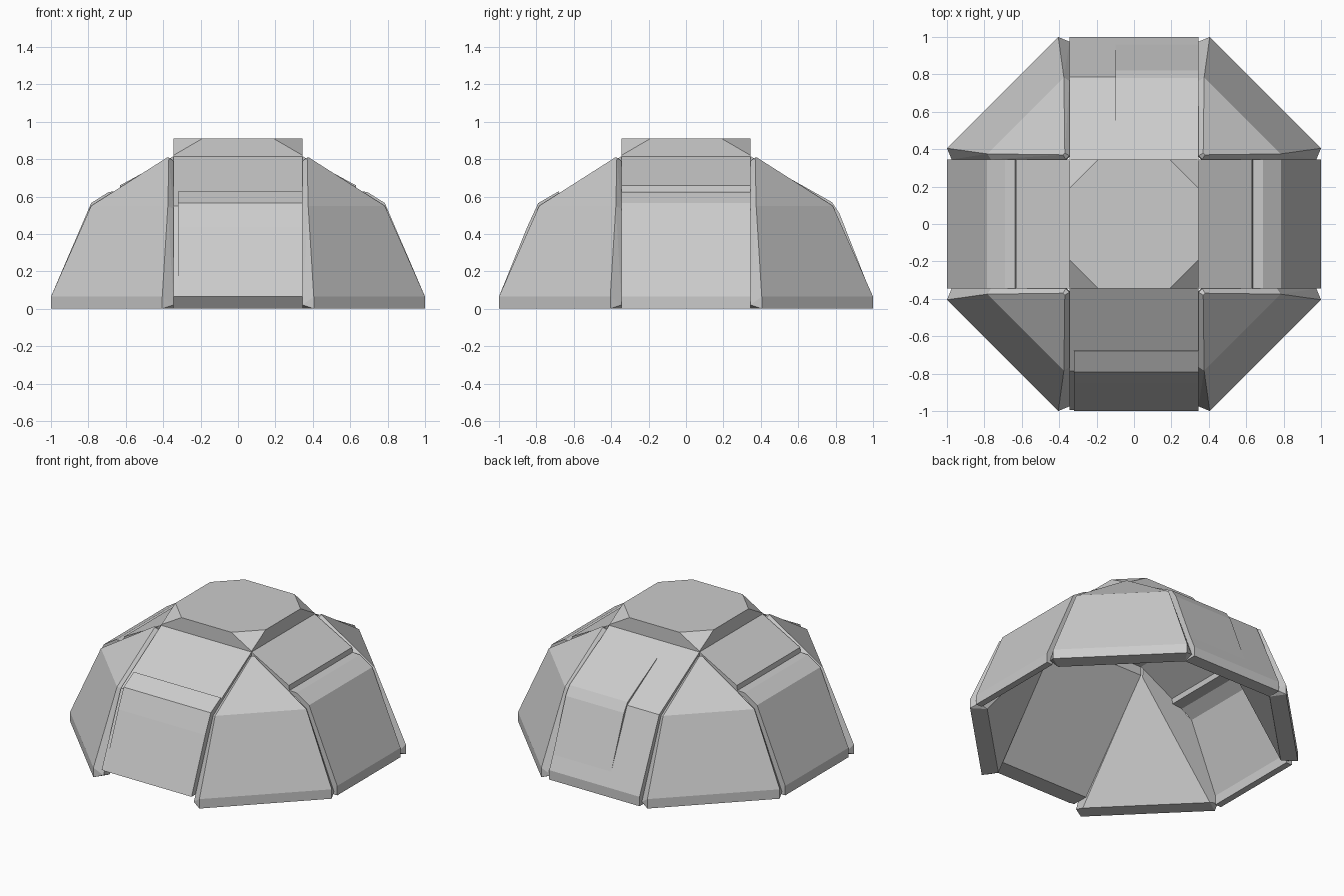
import bpy, bmesh
from math import radians
from mathutils import Matrix

if "Cube" in bpy.data.objects:
    bpy.data.objects.remove(bpy.data.objects["Cube"])


def finish(name, bm, angle=0):
    bmesh.ops.rotate(bm, verts=bm.verts, cent=(0, 0, 0), matrix=Matrix.Rotation(radians(angle), 3, 'Z'))
    bmesh.ops.recalc_face_normals(bm, faces=bm.faces)
    mesh = bpy.data.meshes.new(name)
    bm.to_mesh(mesh)
    bm.free()
    ob = bpy.data.objects.new(name, mesh)
    bpy.context.collection.objects.link(ob)
    return ob


def hull(name, points, angle=0):
    bm = bmesh.new()
    for p in points:
        bm.verts.new(p)
    res = bmesh.ops.convex_hull(bm, input=bm.verts)
    junk = [v for v in bm.verts if not v.link_faces]
    bmesh.ops.delete(bm, geom=junk, context='VERTS')
    bmesh.ops.dissolve_limit(bm, angle_limit=radians(1), verts=bm.verts, edges=bm.edges)
    return finish(name, bm, angle)


def panel(name, profile, t0, t1, angle):
    """Closed (radius, height) outline extruded sideways, then turned to its side."""
    bm = bmesh.new()
    face = bm.faces.new([bm.verts.new((r, t0, z)) for r, z in profile])
    ext = bmesh.ops.extrude_face_region(bm, geom=[face])
    moved = [g for g in ext['geom'] if isinstance(g, bmesh.types.BMVert)]
    bmesh.ops.translate(bm, verts=moved, vec=(0, t1 - t0, 0))
    return finish(name, bm, angle)


# Four solid diagonal segments: bent outside, flat triangle inside
side = [(1, .405, 0), (1, .405, .065), (.785, .375, .55), (.38, .37, .808),
        (.975, .345, .02), (.765, .345, .535), (.365, .345, .79),
        (.91, .345, 0), (.36, .345, .70)]
corner = side + [(y, x, z) for x, y, z in side]
for i, label in enumerate(("back_right", "back_left", "front_left", "front_right")):
    hull(f"corner_segment_{label}", corner, i * 90)

# Thin stepped panels on the left and right
step = [(1, 0), (1, .065), (.785, .565), (.69, .625), (.635, .627), (.63, .66), (.345, .815),
        (.345, .775), (.60, .635), (.605, .60), (.68, .592), (.76, .54), (.955, .065), (.955, 0)]
panel("right_panel", step, -.345, .345, 0)
panel("left_panel", step, -.345, .345, 180)

# Front panel with raised lower leaf; the bottom edge stays open
front = [(.995, .065), (.785, .55), (.345, .815), (.345, .71), (.88, .065)]
panel("front_panel", front, -.345, .345, -90)
leaf = [(1, .065), (.85, .435), (.79, .565), (.68, .628), (.66, .58), (.78, .52), (.95, .065)]
panel("front_leaf", leaf, -.32, .345, -90)

# Back panel with one wide raised leaf
back = [(1, 0), (1, .065), (.785, .55), (.345, .815), (.345, .71), (.91, 0)]
panel("back_panel", back, -.345, .345, 90)
back_leaf = [(.96, .155), (.82, .51), (.78, .57), (.46, .75), (.46, .70), (.74, .53), (.9, .155)]
panel("back_leaf", back_leaf, -.345, .10, 90)

# Roof cap: square base, corners cut towards an octagonal top
cap = []
for sx in (-1, 1):
    for sy in (-1, 1):
        cap += [(.345 * sx, .345 * sy, z) for z in (.77, .82)]
        cap += [(.345 * sx, .19 * sy, .91), (.19 * sx, .345 * sy, .91)]
hull("roof_cap", cap)
